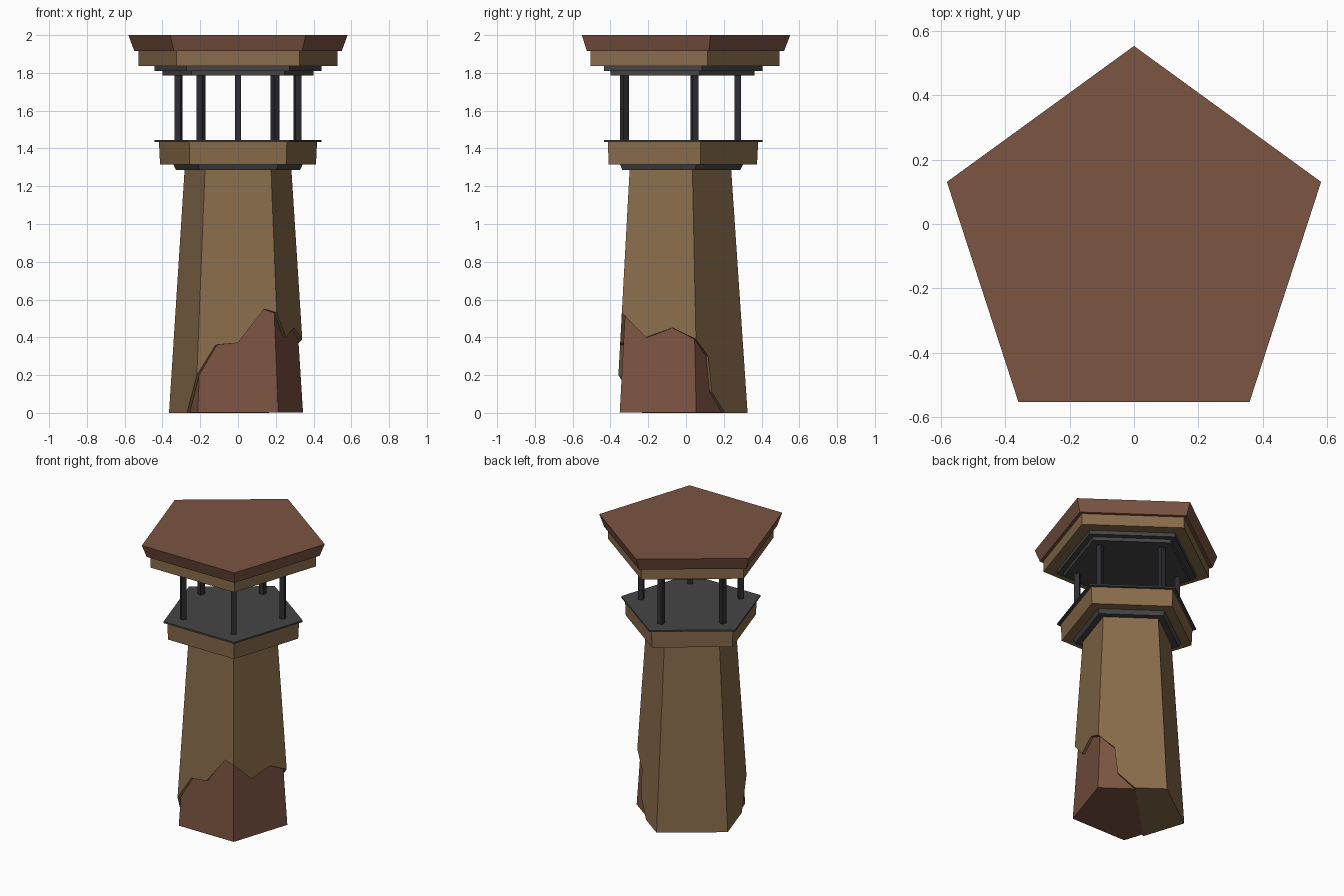
import bpy, bmesh, math
from mathutils import Vector

if "Cube" in bpy.data.objects:
    bpy.data.objects.remove(bpy.data.objects["Cube"])

CY = -0.058  # pentagon centre, so the roof outline is centred on y = 0


def material(name, rgb):
    m = bpy.data.materials.new(name)
    m.diffuse_color = (*rgb, 1)
    m.use_nodes = True
    m.node_tree.nodes["Principled BSDF"].inputs["Base Color"].default_value = m.diffuse_color
    return m


PLASTER = material("plaster", (0.25, 0.15, 0.07))
BRICK = material("brick", (0.20, 0.09, 0.055))
IRON = material("iron", (0.06, 0.06, 0.06))
POST = material("post_iron", (0.028, 0.028, 0.034))


def corner(k, r, z):
    a = math.radians(90 + 72 * k)
    return Vector((r * math.cos(a), CY + r * math.sin(a), z))


def finish(name, bm, mat):
    bmesh.ops.remove_doubles(bm, verts=bm.verts, dist=1e-5)
    bmesh.ops.recalc_face_normals(bm, faces=bm.faces)
    me = bpy.data.meshes.new(name)
    bm.to_mesh(me)
    bm.free()
    me.materials.append(mat)
    ob = bpy.data.objects.new(name, me)
    bpy.context.collection.objects.link(ob)
    return ob


def add_face(bm, pts):
    return bm.faces.new([bm.verts.new(p) for p in pts])


def pentagon(name, r0, z0, r1, z1, mat):
    """Five-sided frustum between two heights."""
    bm = bmesh.new()
    low = [corner(k, r0, z0) for k in range(5)]
    high = [corner(k, r1, z1) for k in range(5)]
    add_face(bm, low[::-1])
    add_face(bm, high)
    for k in range(5):
        j = (k + 1) % 5
        add_face(bm, [low[k], low[j], high[j], high[k]])
    return finish(name, bm, mat)


# Tower wall: plaster shell with a broken lower edge
TOP = 1.30


def wall_r(z):
    return 0.384 - 0.0674 * z


def wall(s, z, inset=0.0):
    """Point on the wall: s = face index + fraction along that face."""
    k = min(int(s), 4)
    r = wall_r(z) - inset
    return corner(k, r, z).lerp(corner(k + 1, r, z), s - k)


crack = [(1.68, 0), (2, 0.20), (2.22, 0.36), (2.5, 0.37), (2.84, 0.55),
         (3, 0.53), (3.34, 0.40), (3.69, 0.45), (4, 0.39), (4.25, 0.30),
         (4.30, 0.11), (4.55, 0)]
edge = [(0, 0), (1, 0)] + crack + [(5, 0)]

bm = bmesh.new()
for k in range(5):
    pts = [wall(s, z) for s, z in edge if k <= s <= k + 1]
    add_face(bm, pts + [wall(k + 1, TOP), wall(k, TOP)])
for a, b in zip(crack, crack[1:]):  # thickness of the broken edge
    add_face(bm, [wall(*a), wall(*a, 0.024), wall(*b, 0.024), wall(*b)])
add_face(bm, [wall(s, 0) for s in (0, 1, 1.68, 4.55)])  # underside
finish("plaster_wall", bm, PLASTER)

# Brick core showing through the broken plaster
pentagon("brick_core", wall_r(0) - 0.022, 0.002, wall_r(0.8) - 0.022, 0.8, BRICK)

# Balcony
pentagon("balcony_collar", 0.345, 1.285, 0.36, 1.316, IRON)
pentagon("balcony_base", 0.434, 1.315, 0.44, 1.436, PLASTER)
pentagon("balcony_deck", 0.464, 1.435, 0.464, 1.446, IRON)

# Lantern posts, one per corner
for k in range(5):
    bm = bmesh.new()
    bmesh.ops.create_cube(bm, size=1)
    bmesh.ops.scale(bm, vec=(0.034, 0.034, 0.345), verts=bm.verts)
    ob = finish(f"lantern_post_{k + 1}", bm, POST)
    ob.location = corner(k, 0.332, 1.6155)
    ob.rotation_euler.z = math.radians(72 * k)

# Roof, stepped outwards
pentagon("ceiling_ring_lower", 0.421, 1.785, 0.421, 1.811, IRON)
pentagon("ceiling_ring_upper", 0.464, 1.81, 0.464, 1.838, IRON)
pentagon("roof_base", 0.553, 1.837, 0.553, 1.916, PLASTER)
pentagon("roof_slab", 0.577, 1.915, 0.61, 2.0, BRICK)
